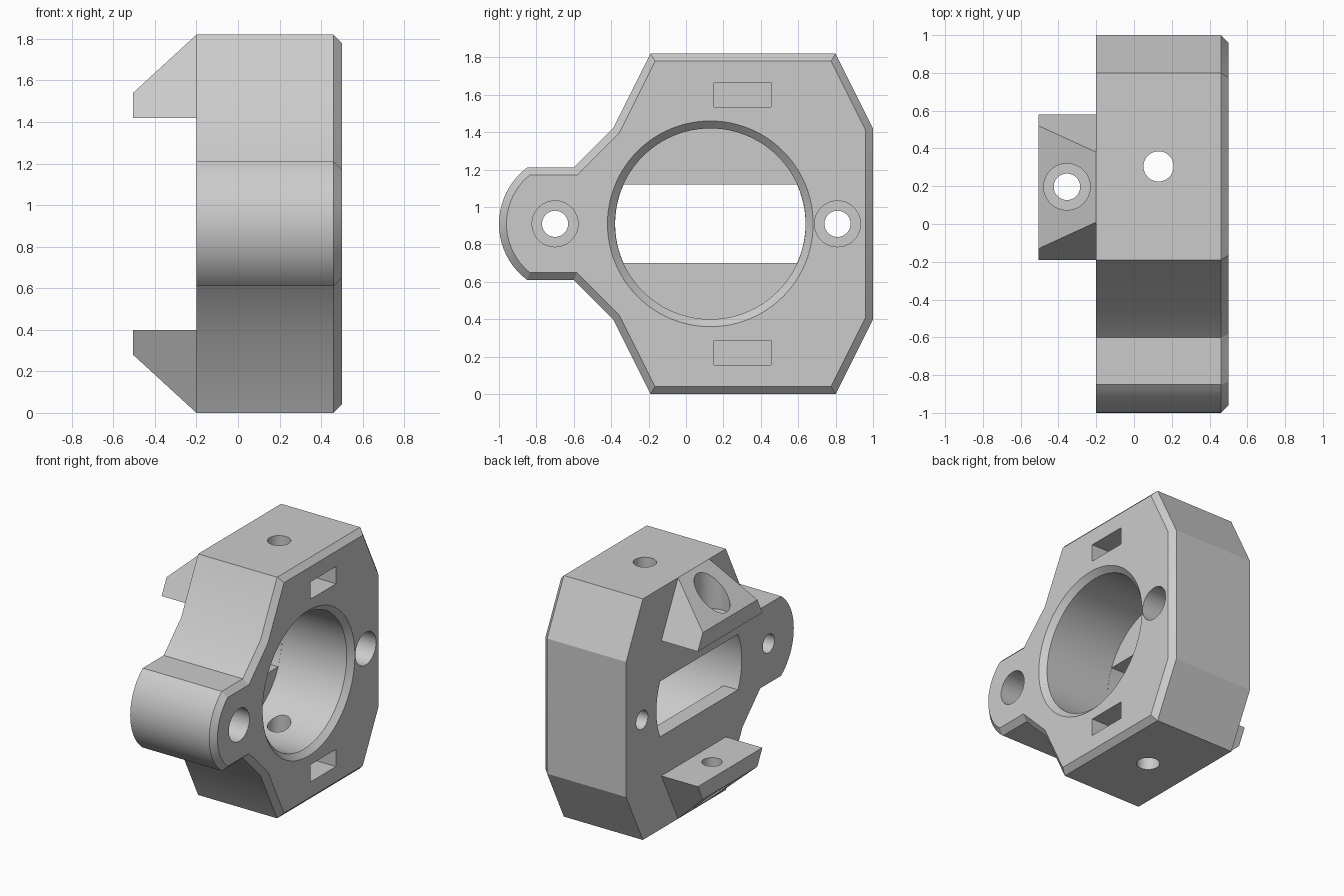
import bpy, bmesh, math
from mathutils import Vector

cube = bpy.data.objects.get("Cube")
if cube:
    bpy.data.objects.remove(cube, do_unlink=True)

grey = bpy.data.materials.new("plain grey")
grey.use_nodes = True
colour = (0.6, 0.6, 0.6, 1)
grey.diffuse_color = colour
grey.node_tree.nodes["Principled BSDF"].inputs["Base Color"].default_value = colour

MID = 0.91           # height of the horizontal mirror plane
BACK, FACE = -0.2, 0.5
CHAMFER = 0.04


def finish(name, bm):
    bmesh.ops.recalc_face_normals(bm, faces=bm.faces)
    mesh = bpy.data.meshes.new(name)
    bm.to_mesh(mesh)
    bm.free()
    mesh.materials.append(grey)
    obj = bpy.data.objects.new(name, mesh)
    bpy.context.collection.objects.link(obj)
    return obj


def prism(name, outline, x0, x1, chamfer=0):
    """Extrude a (y, z) outline along x, optionally chamfering the x1 rim."""
    bm = bmesh.new()
    base = bm.faces.new([bm.verts.new((x0, y, z)) for y, z in outline])
    out = bmesh.ops.extrude_face_region(bm, geom=[base])["geom"]
    top = [v for v in out if isinstance(v, bmesh.types.BMVert)]
    bmesh.ops.translate(bm, verts=top, vec=(x1 - x0, 0, 0))
    if chamfer:
        rim = [e for e in bm.edges if all(v in top for v in e.verts)]
        bmesh.ops.bevel(bm, geom=rim, offset=chamfer, segments=1,
                        affect='EDGES', offset_type='OFFSET')
    return finish(name, bm)


def box(name, x0, x1, y0, y1, z0, z1):
    return prism(name, [(y0, z0), (y1, z0), (y1, z1), (y0, z1)], x0, x1)


def turned(name, axis, centre, steps, sides=64):
    """Round solid along an axis from (position, radius) steps."""
    bm = bmesh.new()
    rings = []
    for pos, radius in steps:
        ring = []
        for i in range(sides):
            a = math.tau * i / sides
            u, v = centre[0] + radius * math.cos(a), centre[1] + radius * math.sin(a)
            ring.append(bm.verts.new((pos, u, v) if axis == 'X' else (u, v, pos)))
        rings.append(ring)
    for a, b in zip(rings, rings[1:]):
        for i in range(sides):
            j = (i + 1) % sides
            bm.faces.new((a[i], a[j], b[j], b[i]))
    bm.faces.new(rings[0])
    bm.faces.new(rings[-1])
    return finish(name, bm)


def cut(obj, cutters):
    bpy.context.view_layer.objects.active = obj
    for cutter in cutters:
        mod = obj.modifiers.new("cut", 'BOOLEAN')
        mod.operation, mod.solver, mod.object = 'DIFFERENCE', 'EXACT', cutter
        bpy.ops.object.modifier_apply(modifier=mod.name)
        bpy.data.objects.remove(cutter, do_unlink=True)


def smooth(obj):
    bpy.ops.object.select_all(action='DESELECT')
    obj.select_set(True)
    bpy.context.view_layer.objects.active = obj
    bpy.ops.object.shade_smooth_by_angle(angle=math.radians(25))


# Housing outline: upper half from the right side over to the rounded lug
upper = [(1, 1.42), (0.8, 1.82), (-0.19, 1.82), (-0.39, 1.42), (-0.6, 1.21)]
lug_radius, lug_y = 0.375, -0.625
sweep = math.asin(0.3 / lug_radius)
arc = []
for i in range(21):
    a = math.pi - sweep + 2 * sweep * i / 20
    arc.append((lug_y + lug_radius * math.cos(a), MID + lug_radius * math.sin(a)))
lower = [(y, 2 * MID - z) for y, z in reversed(upper)]
housing = prism("housing", upper + arc + lower, BACK, FACE, CHAMFER)

# Main bore with chamfered mouth, and the window through the back wall
WALL = BACK + 0.12
bore = (0.13, MID)
cutters = [turned("bore_cutter", 'X', bore,
                  [(WALL, 0.51), (FACE - CHAMFER, 0.51), (FACE + 0.02, 0.57)], 96)]
half = 0.21
reach = math.asin(half / 0.51)
window = []
for start in (-reach, math.pi - reach):
    for i in range(13):
        a = start + 2 * reach * i / 12
        window.append((bore[0] + 0.509 * math.cos(a), MID + 0.509 * math.sin(a)))
cutters.append(prism("window_cutter", window, BACK - 0.1, WALL + 0.1))

# Counterbored screw holes on either side
for y in (-0.7, 0.81):
    cutters.append(turned("screw_cutter", 'X', (y, MID),
                          [(BACK - 0.1, 0.07), (0.0, 0.07), (0.0, 0.123), (FACE + 0.1, 0.123)], 48))

# Set screw hole from top to bottom, with a nut pocket at each end
cutters.append(turned("set_screw_cutter", 'Z', (0.13, 0.305), [(-0.1, 0.08), (2, 0.08)], 48))
for z in (0.22, 1.6):
    cutters.append(box("nut_cutter", -0.02, FACE + 0.1, 0.15, 0.455, z - 0.065, z + 0.065))
cut(housing, cutters)
smooth(housing)

# Wedge-shaped brackets on the back, mirrored top to bottom
for name, side in (("upper_bracket", 1), ("lower_bracket", -1)):
    section = [(-0.19, 1.42), (0.58, 1.42), (0.38, 1.82), (0.01, 1.82)]
    bracket = prism(name, section, -0.505, BACK)
    bm = bmesh.new()
    bm.from_mesh(bracket.data)
    slope = Vector((-0.28, 0, 0.305))
    trimmed = bmesh.ops.bisect_plane(bm, geom=bm.verts[:] + bm.edges[:] + bm.faces[:],
                                     plane_co=(BACK, 0, 1.82), plane_no=slope,
                                     clear_outer=True, dist=1e-5)
    bmesh.ops.holes_fill(bm, edges=[e for e in bm.edges if e.is_boundary])
    bmesh.ops.recalc_face_normals(bm, faces=bm.faces)
    bm.to_mesh(bracket.data)
    bm.free()
    cut(bracket, [turned("bracket_cutter", 'Z', (-0.355, 0.197),
                         [(1.3, 0.07), (1.5, 0.07), (1.5, 0.123), (2, 0.123)], 48)])
    if side < 0:
        for v in bracket.data.vertices:
            v.co.z = 2 * MID - v.co.z
        bracket.data.flip_normals()
    smooth(bracket)
